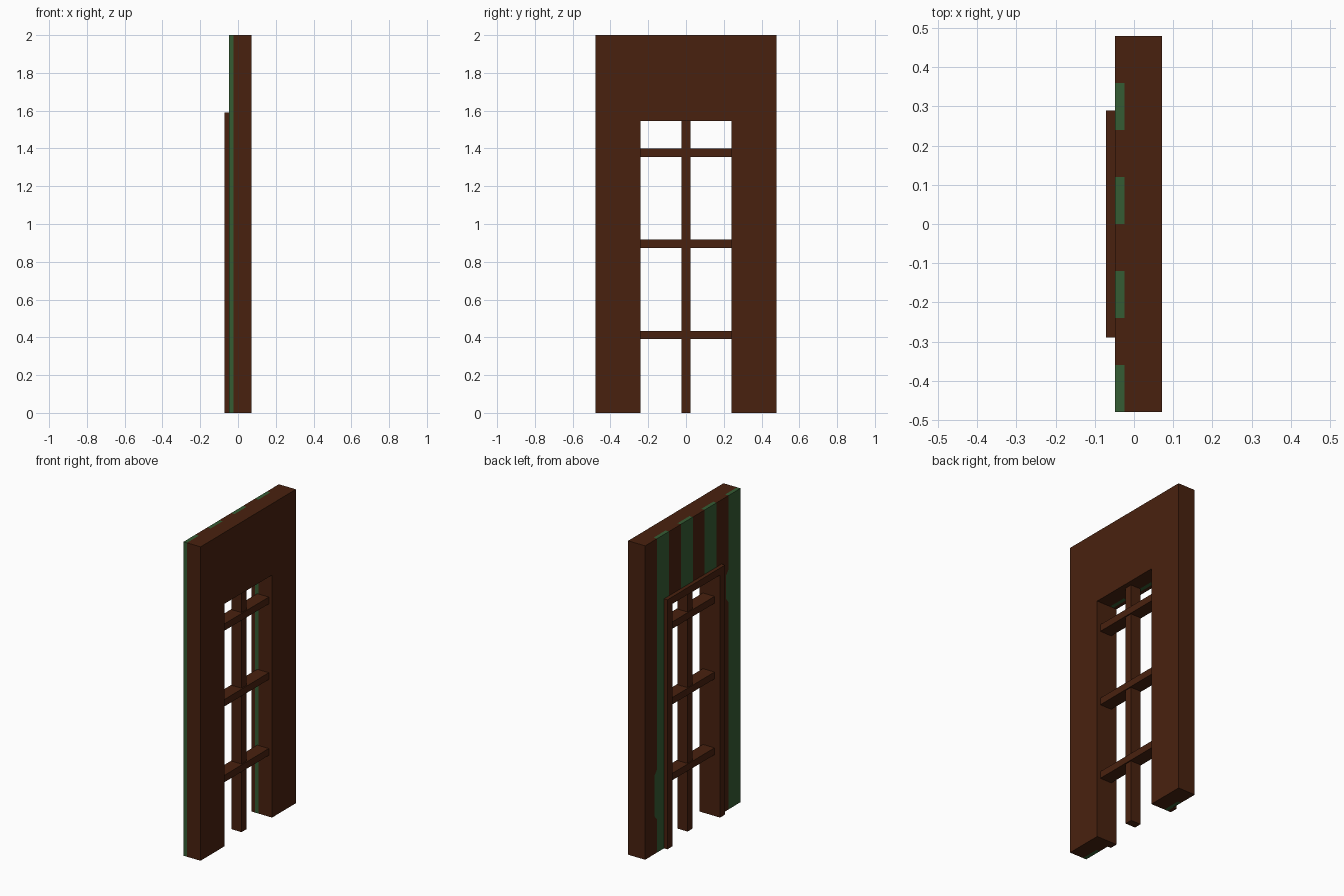
import bpy
import bmesh

cube = bpy.data.objects.get("Cube")
if cube:
    bpy.data.objects.remove(cube, do_unlink=True)


def make_material(name, rgb):
    m = bpy.data.materials.new(name)
    m.use_nodes = True
    m.diffuse_color = (*rgb, 1)
    m.node_tree.nodes["Principled BSDF"].inputs["Base Color"].default_value = (*rgb, 1)
    return m


brown = make_material("dark brown wood", (0.066, 0.0155, 0.0047))
green = make_material("dark green paint", (0.036, 0.108, 0.034))


def slab(name, outline, x0, x1, mat):
    """Extrude a (y, z) outline along x from x0 to x1."""
    bm = bmesh.new()
    face = bm.faces.new([bm.verts.new((x0, y, z)) for y, z in outline])
    ext = bmesh.ops.extrude_face_region(bm, geom=[face])
    moved = [v for v in ext["geom"] if isinstance(v, bmesh.types.BMVert)]
    bmesh.ops.translate(bm, verts=moved, vec=(x1 - x0, 0, 0))
    bmesh.ops.recalc_face_normals(bm, faces=bm.faces[:])
    mesh = bpy.data.meshes.new(name)
    bm.to_mesh(mesh)
    bm.free()
    mesh.materials.append(mat)
    obj = bpy.data.objects.new(name, mesh)
    bpy.context.collection.objects.link(obj)
    return obj


def arch(half_out, top_out, half_in, top_in):
    """Square arch outline around an opening that reaches the floor."""
    return [(-half_out, 0), (-half_in, 0), (-half_in, top_in), (half_in, top_in),
            (half_in, 0), (half_out, 0), (half_out, top_out), (-half_out, top_out)]


def rect(y0, y1, z0, z1):
    return [(y0, z0), (y1, z0), (y1, z1), (y0, z1)]


HALF, TOP, OPEN, OPEN_TOP = 0.48, 2.0, 0.24, 1.545
BACK, FACING, CORE, FRONT = -0.072, -0.048, -0.024, 0.072

# Wall core and the raised trim around the opening
slab("wall_core", arch(HALF, TOP, OPEN, OPEN_TOP), CORE, FRONT, brown)
slab("door_trim", arch(0.29, 1.59, OPEN, OPEN_TOP), BACK, FACING, brown)

# Striped facing boards; two joints have a notch where green bites into brown
notches = {1: (1.32, 1.53), 7: (0.21, 0.53)}


def joint(k, z0):
    y = -HALF + 0.12 * k
    pts = [(y, z0)]
    if k in notches:
        a, b = notches[k]
        pts += [(y, a), (y + 0.025, a + 0.03), (y + 0.025, b - 0.03), (y, b)]
    return pts + [(y, TOP)]


for k in range(8):
    z0 = OPEN_TOP if 2 <= k <= 5 else 0
    outline = joint(k, z0) + joint(k + 1, z0)[::-1]
    slab(f"facing_board_{k + 1}", outline, FACING, CORE, green if k % 2 == 0 else brown)

# Lattice in the opening
slab("upright_bar", rect(-0.024, 0.024, 0, OPEN_TOP), -0.028, 0.042, brown)
for i, z in enumerate((0.412, 0.895, 1.377)):
    slab(f"cross_bar_{i + 1}", rect(-OPEN, OPEN, z - 0.022, z + 0.022), -0.033, 0.049, brown)
